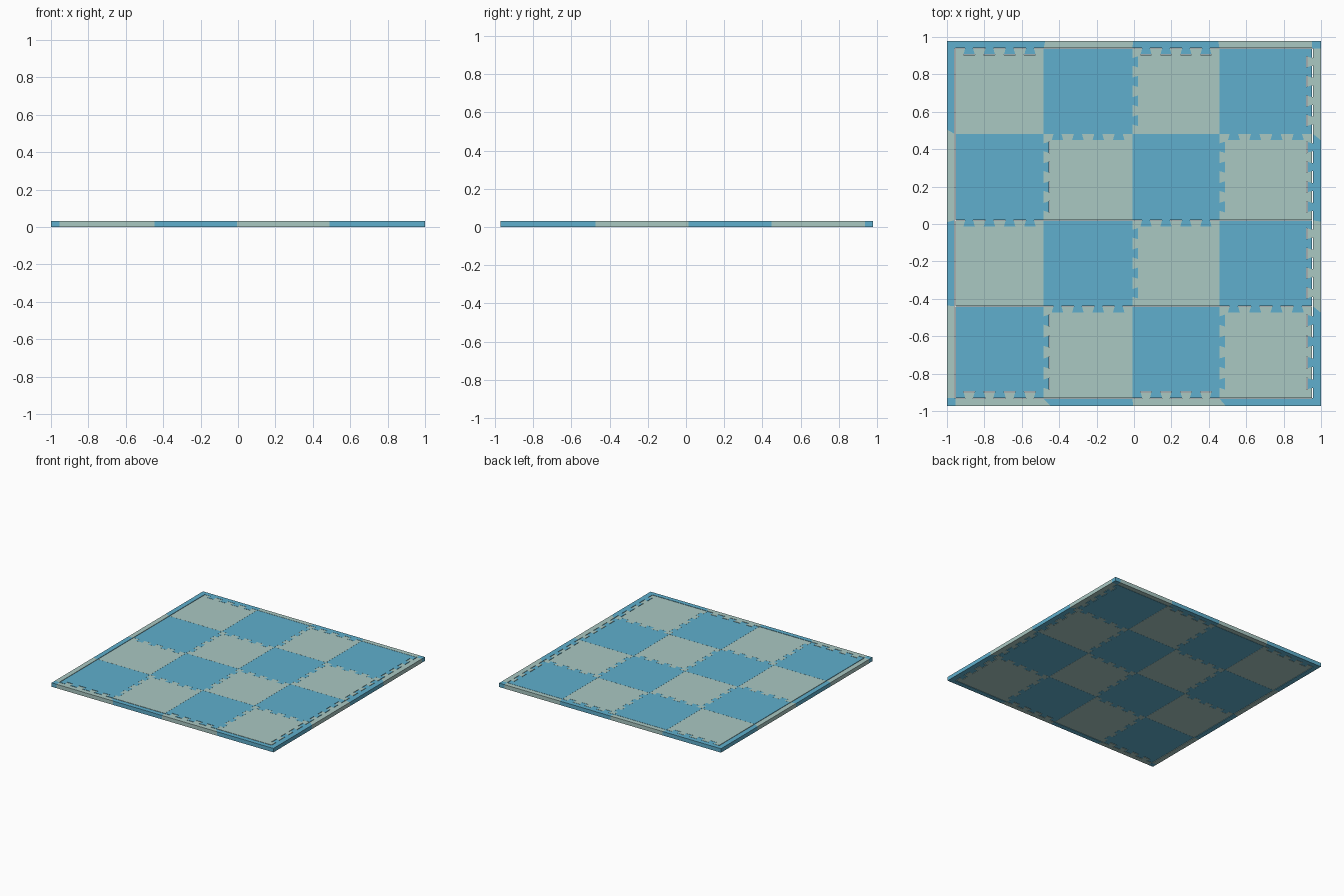
import bpy, bmesh
from mathutils import Vector

if "Cube" in bpy.data.objects:
    bpy.data.objects.remove(bpy.data.objects["Cube"])

H = 0.032
X = [-0.955, -0.483, -0.008, 0.457, 0.953]
Y = [-0.93, -0.44, 0.02, 0.482, 0.938]
XO, YT, YB = 1.0, 0.978, -0.972
GAP = 0.004


def material(name, c):
    m = bpy.data.materials.new(name)
    m.diffuse_color = (*c, 1)
    m.use_nodes = True
    m.node_tree.nodes["Principled BSDF"].inputs["Base Color"].default_value = m.diffuse_color
    return m


BLUE = material("blue_foam", (0.115, 0.43, 0.61))
GREEN = material("green_foam", (0.40, 0.58, 0.545))


def col(i, j):
    return GREEN if (i + j) % 2 else BLUE


def other(m):
    return BLUE if m == GREEN else GREEN


def slab(name, pts, mat):
    """Extrude a closed counter-clockwise outline to the mat thickness."""
    bm = bmesh.new()
    lo = [bm.verts.new((p[0], p[1], 0)) for p in pts]
    hi = [bm.verts.new((p[0], p[1], H)) for p in pts]
    bm.faces.new(lo[::-1])
    bm.faces.new(hi)
    n = len(pts)
    for k in range(n):
        bm.faces.new((lo[k], lo[(k + 1) % n], hi[(k + 1) % n], hi[k]))
    bmesh.ops.recalc_face_normals(bm, faces=bm.faces)
    me = bpy.data.meshes.new(name)
    bm.to_mesh(me)
    bm.free()
    me.materials.append(mat)
    ob = bpy.data.objects.new(name, me)
    bpy.context.collection.objects.link(ob)


def edge(a, b, depth):
    """Line from a to b with four dovetail teeth reaching along depth."""
    a, b, d = Vector(a), Vector(b), Vector(depth)
    pts = [a]
    if d.length:
        for k in range(4):
            c = (k + 0.5) / 4 * 0.92 + 0.04
            for off, lift in ((-0.045, 0), (-0.065, 1), (0.065, 1), (0.045, 0)):
                pts.append(a.lerp(b, c + off) + d * lift)
    return pts + [b]


# Shared edges: hor[i, j] runs in +x along Y[j], ver[i, j] in +y along X[i]
hor, ver = {}, {}
for i in range(4):
    for j in range(5):
        if j == 0:
            t = 0.033 if col(i, 0) == BLUE else 0
            d = (0, t)
        else:
            d = (0, -0.033 if col(i, j - 1) == GREEN else 0)
        hor[i, j] = edge((X[i], Y[j]), (X[i + 1], Y[j]), d)
for i in range(5):
    for j in range(4):
        if i == 4:
            d = (-0.03, 0)
        else:
            d = (0.03 if i and col(i, j) == GREEN else 0, 0)
        ver[i, j] = edge((X[i], Y[j]), (X[i], Y[j + 1]), d)

# Checkered interlocking tiles, with a hairline seam
for i in range(4):
    for j in range(4):
        pts = (hor[i, j][:-1] + ver[i + 1, j][:-1]
               + hor[i, j + 1][:0:-1] + ver[i, j][:0:-1])
        c = Vector(((X[i] + X[i + 1]) / 2, (Y[j] + Y[j + 1]) / 2))
        slab(f"tile_{i}_{j}", [c + (p - c) * 0.998 for p in pts], col(i, j))


def shift(pts, x, y):
    return [p + Vector((x, y)) for p in pts]


# Border strips; outer ends sit slightly off the tile corners
XB = [X[0], -0.447, -0.005, 0.49, X[4]]
XT = [X[0], -0.475, -0.005, 0.45, X[4]]
YR = [Y[0], -0.475, 0.012, 0.447, Y[4]]
YL = [Y[0], -0.435, 0.01, 0.505, Y[4]]
for k in range(4):
    slab(f"front_border_{k}", [Vector((XB[k], YB)), Vector((XB[k + 1], YB))]
         + shift(hor[k, 0], 0, -GAP)[::-1], other(col(k, 0)))
    slab(f"back_border_{k}", shift(hor[k, 4], 0, 0.002)
         + [Vector((XT[k + 1], YT)), Vector((XT[k], YT))], other(col(k, 3)))
    slab(f"left_border_{k}", shift(ver[0, k], -GAP, 0)
         + [Vector((-XO, YL[k + 1])), Vector((-XO, YL[k]))], other(col(0, k)))
    slab(f"right_border_{k}", [Vector((XO, YR[k])), Vector((XO, YR[k + 1]))]
         + shift(ver[4, k], GAP, 0)[::-1], other(col(3, k)))

# Corner pieces
for name, x0, x1, y0, y1 in (
        ("front_left_corner", -XO, X[0], YB, Y[0]),
        ("front_right_corner", X[4], XO, YB, Y[0]),
        ("back_left_corner", -XO, X[0], Y[4], YT),
        ("back_right_corner", X[4], XO, Y[4], YT)):
    slab(name, [(x0, y0), (x1, y0), (x1, y1), (x0, y1)], BLUE)
